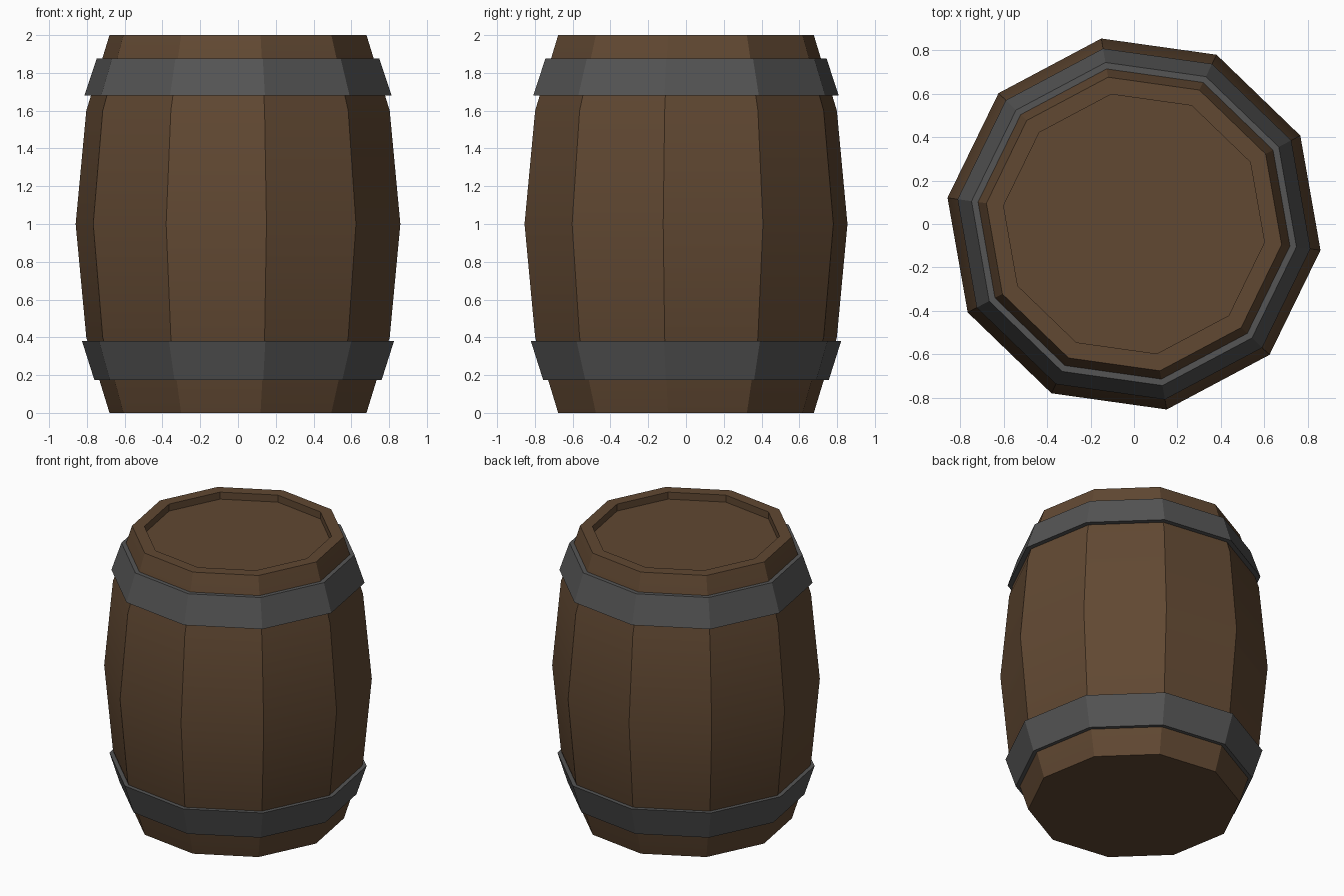
import bpy, bmesh, math

if "Cube" in bpy.data.objects:
    bpy.data.objects.remove(bpy.data.objects["Cube"])

SIDES = 10
TURN = math.radians(-8)


def material(name, rgb):
    m = bpy.data.materials.new(name)
    m.diffuse_color = (*rgb, 1.0)
    m.use_nodes = True
    m.node_tree.nodes["Principled BSDF"].inputs["Base Color"].default_value = m.diffuse_color
    return m


wood = material("brown wood", (0.119, 0.065, 0.032))
iron = material("dark iron", (0.089, 0.089, 0.089))


def lathe(name, profile, mat, closed):
    """Sweep (radius, z) points round z; a closed profile makes a ring, an open one gets end caps."""
    bm = bmesh.new()
    rings = []
    for r, z in profile:
        rings.append([bm.verts.new((r * math.cos(TURN + i * math.tau / SIDES),
                                    r * math.sin(TURN + i * math.tau / SIDES), z))
                      for i in range(SIDES)])
    pairs = list(zip(rings, rings[1:]))
    if closed:
        pairs.append((rings[-1], rings[0]))
    else:
        bm.faces.new(rings[0])
        bm.faces.new(rings[-1])
    for a, b in pairs:
        for i in range(SIDES):
            j = (i + 1) % SIDES
            bm.faces.new((a[i], a[j], b[j], b[i]))
    bmesh.ops.recalc_face_normals(bm, faces=bm.faces)
    mesh = bpy.data.meshes.new(name)
    bm.to_mesh(mesh)
    bm.free()
    mesh.materials.append(mat)
    ob = bpy.data.objects.new(name, mesh)
    bpy.context.collection.objects.link(ob)
    # Staves curve smoothly up the side but stay sharp between each other
    bpy.ops.object.select_all(action='DESELECT')
    ob.select_set(True)
    bpy.context.view_layer.objects.active = ob
    bpy.ops.object.shade_smooth_by_angle(angle=math.radians(30))
    return ob


# Barrel body with bulging staves and a recessed lid
lathe("barrel_body", [(0.687, 0), (0.811, 0.4), (0.868, 1.0), (0.811, 1.6),
                      (0.687, 2.0), (0.607, 2.0), (0.607, 1.95)], wood, False)

# Tapered iron hoops, sunk slightly into the staves
lathe("lower_hoop", [(0.70, 0.175), (0.768, 0.175), (0.834, 0.38), (0.76, 0.38)], iron, True)
lathe("upper_hoop", [(0.75, 1.68), (0.821, 1.68), (0.756, 1.875), (0.69, 1.875)], iron, True)
